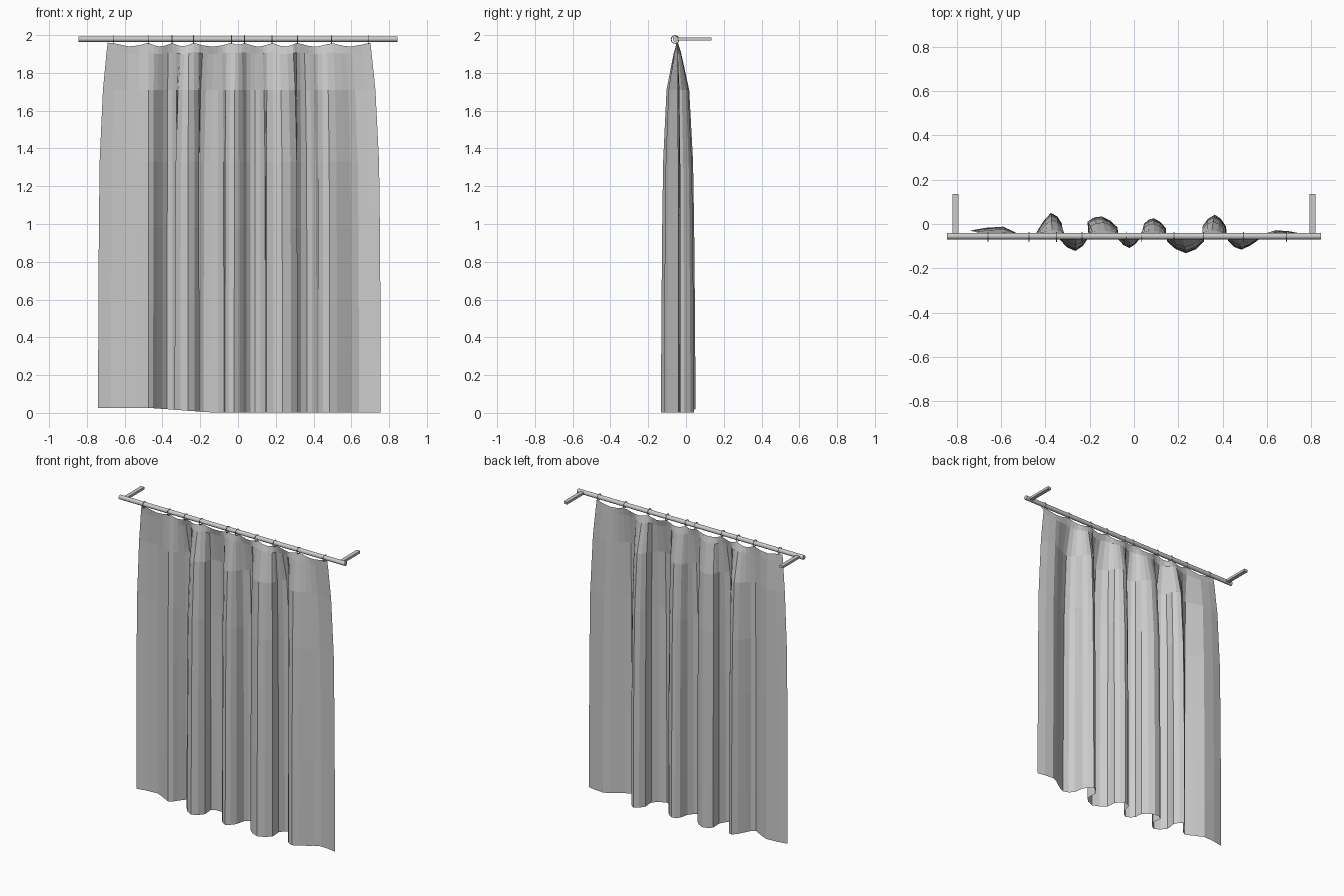
import bpy, bmesh, math
from mathutils import Vector

if "Cube" in bpy.data.objects:
    bpy.data.objects.remove(bpy.data.objects["Cube"])

ROD_Y, ROD_Z = -0.055, 1.979
RINGS = [-0.66, -0.475, -0.35, -0.235, -0.035, 0.035, 0.18, 0.315, 0.495, 0.69]

# Rod
bpy.ops.mesh.primitive_cylinder_add(vertices=16, radius=0.0145, depth=1.69,
                                    location=(0, ROD_Y, ROD_Z), rotation=(0, math.pi / 2, 0))
bpy.context.object.name = "curtain_rod"
bpy.ops.object.shade_smooth_by_angle()

# Wall brackets
for side, label in ((-1, "left"), (1, "right")):
    bpy.ops.mesh.primitive_cube_add(size=1, location=(side * 0.807, 0.04, ROD_Z))
    ob = bpy.context.object
    ob.scale = (0.026, 0.19, 0.016)
    ob.name = label + "_wall_bracket"

# Hanging rings
for i, x in enumerate(RINGS):
    bpy.ops.mesh.primitive_torus_add(major_segments=16, minor_segments=6, major_radius=0.0205,
                                     minor_radius=0.0025, location=(x, ROD_Y - 0.003, ROD_Z - 0.002),
                                     rotation=(0, math.pi / 2, 0))
    bpy.context.object.name = f"ring_{i + 1}"
    bpy.ops.object.shade_smooth_by_angle()

# Cloth fold profile: (hem x, hem y, heading x)
FOLDS = [(-0.74, -0.03, -0.69), (-0.59, -0.012, -0.58), (-0.475, -0.07, -0.475),
         (-0.43, -0.02, -0.42), (-0.375, 0.05, -0.37), (-0.325, 0.0, -0.325),
         (-0.335, -0.07, -0.30), (-0.265, -0.122, -0.26), (-0.205, -0.06, -0.21),
         (-0.21, 0.01, -0.185), (-0.145, 0.034, -0.13), (-0.075, -0.015, -0.085),
         (-0.07, -0.07, -0.06), (-0.02, -0.108, -0.015), (0.03, -0.06, 0.02),
         (0.045, 0.0, 0.045), (0.09, 0.026, 0.09), (0.145, -0.02, 0.13),
         (0.15, -0.08, 0.155), (0.235, -0.132, 0.22), (0.315, -0.08, 0.29),
         (0.31, -0.01, 0.31), (0.365, 0.042, 0.35), (0.415, -0.01, 0.395),
         (0.425, -0.075, 0.42), (0.485, -0.116, 0.47), (0.565, -0.07, 0.54),
         (0.64, -0.028, 0.60), (0.755, -0.043, 0.70)]
# Levels: (height, fold depth, spread from heading to hem)
LEVELS = [(1.96, 0.06, 0.0), (1.91, 0.22, 0.12), (1.71, 0.66, 0.5), (1.33, 0.87, 0.85),
          (0.98, 0.93, 0.93), (0.58, 0.97, 0.98), (0.29, 0.99, 1.0), (0.0, 1.0, 1.0)]


def smooth(points, steps):
    """Catmull-Rom samples through the points."""
    pts = [Vector(p) for p in points]
    out = []
    for i in range(len(pts) - 1):
        a, b, c, d = pts[max(i - 1, 0)], pts[i], pts[i + 1], pts[min(i + 2, len(pts) - 1)]
        for k in range(steps):
            t = k / steps
            out.append(0.5 * (2 * b + (c - a) * t + (2 * a - 5 * b + 4 * c - d) * t * t
                              + (3 * b - a - 3 * c + d) * t ** 3))
    return out + [pts[-1]]


def sag(x):
    """Dip of the heading between neighbouring rings."""
    for a, b in zip(RINGS, RINGS[1:]):
        if a <= x <= b:
            return min(0.02, 0.16 * (b - a)) * math.sin(math.pi * (x - a) / (b - a))
    return 0.0


# Curtain sheet
columns = smooth(FOLDS, 2)
bm = bmesh.new()
grid = []
for z, depth, spread in LEVELS:
    row = []
    for hx, hy, tx in columns:
        x = tx + (hx - tx) * spread
        y = -0.047 + (hy + 0.047) * depth
        h = z
        if z > 1.8:
            h -= sag(tx) * (1 if z > 1.95 else 0.5)
        if z == 0.0:
            h = 0.003 + 0.022 * min(1, max(0, (-0.15 - hx) / 0.3))
        row.append(bm.verts.new((x, y, h)))
    grid.append(row)
for upper, lower in zip(grid, grid[1:]):
    for i in range(len(upper) - 1):
        bm.faces.new((lower[i], lower[i + 1], upper[i + 1], upper[i]))
mesh = bpy.data.meshes.new("curtain")
bm.to_mesh(mesh)
bm.free()
bpy.context.collection.objects.link(bpy.data.objects.new("curtain", mesh))
